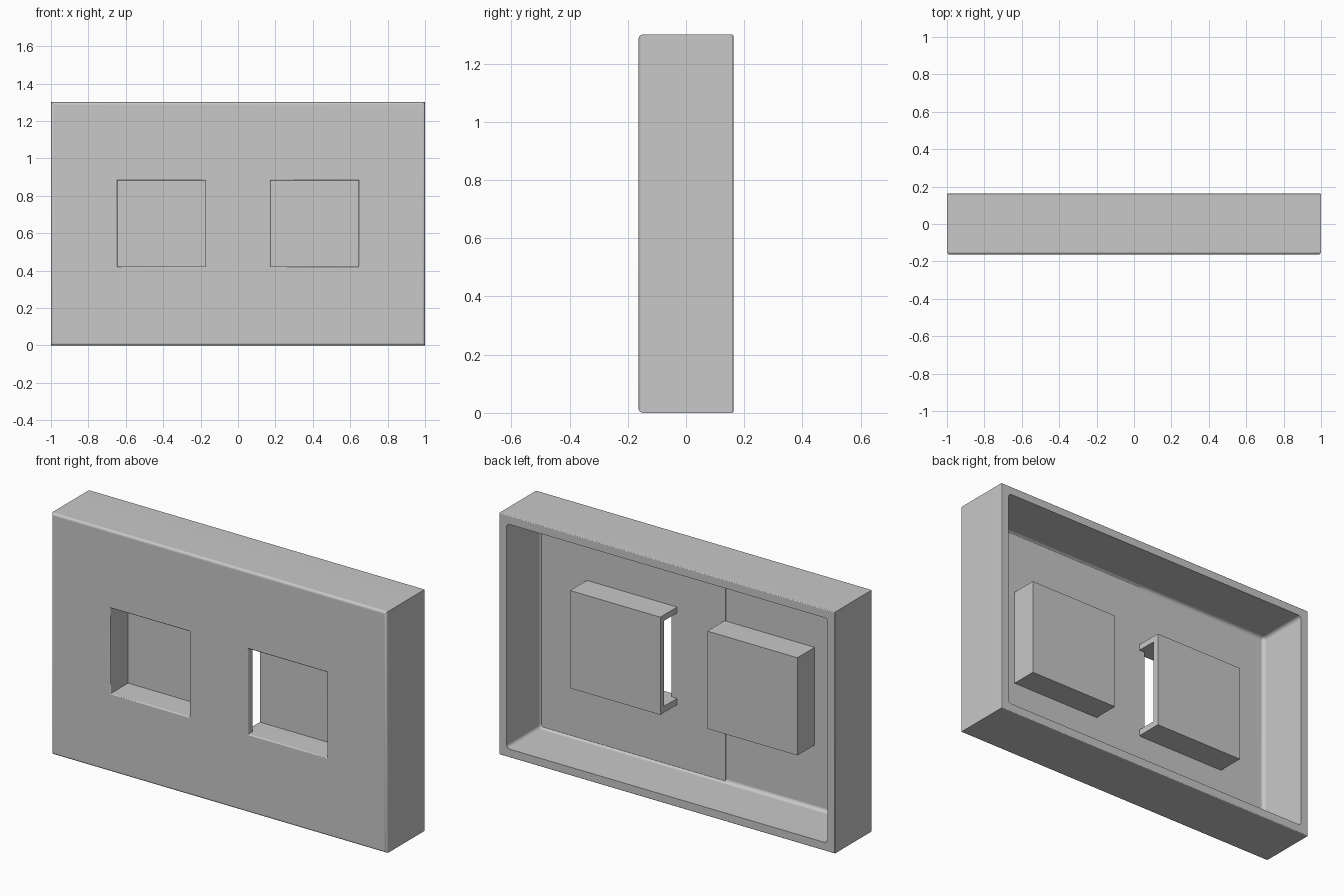
import bpy
import bmesh
import math
from mathutils import Vector

# Remove the default object
if "Cube" in bpy.data.objects:
    bpy.data.objects.remove(bpy.data.objects["Cube"], do_unlink=True)

FRONT, BACK = -0.163, 0.163
FLOOR = -0.128        # inside of the front wall
STEP = FLOOR + 0.004  # slightly thicker part of the wall

grey = bpy.data.materials.new("light_grey")
grey.use_nodes = True
grey.diffuse_color = (0.58, 0.58, 0.58, 1)
grey.node_tree.nodes["Principled BSDF"].inputs["Base Color"].default_value = (0.58, 0.58, 0.58, 1)


def round_edges(bm, rule, radius, segments=4):
    """Round every edge whose two end points satisfy the rule."""
    edges = [e for e in bm.edges if rule(e.verts[0].co, e.verts[1].co)]
    bmesh.ops.bevel(bm, geom=edges, offset=radius, offset_type='OFFSET',
                    segments=segments, profile=0.5, affect='EDGES')


def box(name, xs, ys, zs, roundings=()):
    """Box between two limits on each axis, with optional rounded edges."""
    bm = bmesh.new()
    bmesh.ops.create_cube(bm, size=1)
    limits = (sorted(xs), sorted(ys), sorted(zs))
    for v in bm.verts:
        v.co = Vector([lim[1] if c > 0 else lim[0] for c, lim in zip(v.co, limits)])
    for rule, radius in roundings:
        round_edges(bm, rule, radius)
    mesh = bpy.data.meshes.new(name)
    bm.to_mesh(mesh)
    bm.free()
    mesh.materials.append(grey)
    obj = bpy.data.objects.new(name, mesh)
    bpy.context.collection.objects.link(obj)
    return obj


def combine(target, tool, operation):
    """Apply a boolean and remove the tool."""
    mod = target.modifiers.new(operation.lower(), 'BOOLEAN')
    mod.operation, mod.object, mod.solver = operation, tool, 'EXACT'
    bpy.context.view_layer.objects.active = target
    bpy.ops.object.modifier_apply(modifier=mod.name)
    bpy.data.objects.remove(tool, do_unlink=True)


def at_y(y):
    return lambda a, b: abs(a.y - y) < 1e-4 and abs(b.y - y) < 1e-4


# Outer casing with soft front edges and a finely rounded rim
casing = box("casing", (-1, 1), (FRONT, BACK), (0, 1.3),
             [(at_y(FRONT), 0.015), (at_y(BACK), 0.005)])

# Hollow back with filleted inside corners
hollow = box("hollow_cutter", (-0.956, 0.956), (FLOOR, 0.3), (0.045, 1.255),
             [(lambda a, b: min(a.y, b.y) < 0, 0.02)])
combine(casing, hollow, 'DIFFERENCE')

# Shallow step across the inside of the front wall
combine(casing, box("wall_step", (-0.148, 0.975), (-0.14, STEP), (0.025, 1.275)), 'UNION')

# Two pockets behind the front, each open toward the centre
for side in (1, -1):
    pocket = box("pocket", (side * 0.14, side * 0.677), (-0.145, 0.019), (0.388, 0.914))
    combine(casing, pocket, 'UNION')
for side in (1, -1):
    mouth = box("mouth_cutter", (side * 0.174, side * 0.645), (-0.3, -0.014), (0.422, 0.882))
    combine(casing, mouth, 'DIFFERENCE')
    slot = box("slot_cutter", (side * 0.1, side * 0.25), (STEP, -0.014), (0.422, 0.882))
    combine(casing, slot, 'DIFFERENCE')

# Softened mouth edges
bm = bmesh.new()
bm.from_mesh(casing.data)
bmesh.ops.remove_doubles(bm, verts=bm.verts, dist=1e-5)
on_front = at_y(FRONT)
round_edges(bm, lambda a, b: on_front(a, b) and max(abs(a.x), abs(b.x)) < 0.7
            and abs(a.z - 0.65) < 0.3 and abs(b.z - 0.65) < 0.3, 0.006, 3)
bm.to_mesh(casing.data)
bm.free()

# Smooth fillets, crisp flat faces
bpy.ops.object.select_all(action='DESELECT')
casing.select_set(True)
bpy.context.view_layer.objects.active = casing
bpy.ops.object.shade_smooth_by_angle(angle=math.radians(32))
normals = casing.modifiers.new("flat_faces", 'WEIGHTED_NORMAL')
normals.keep_sharp = True
